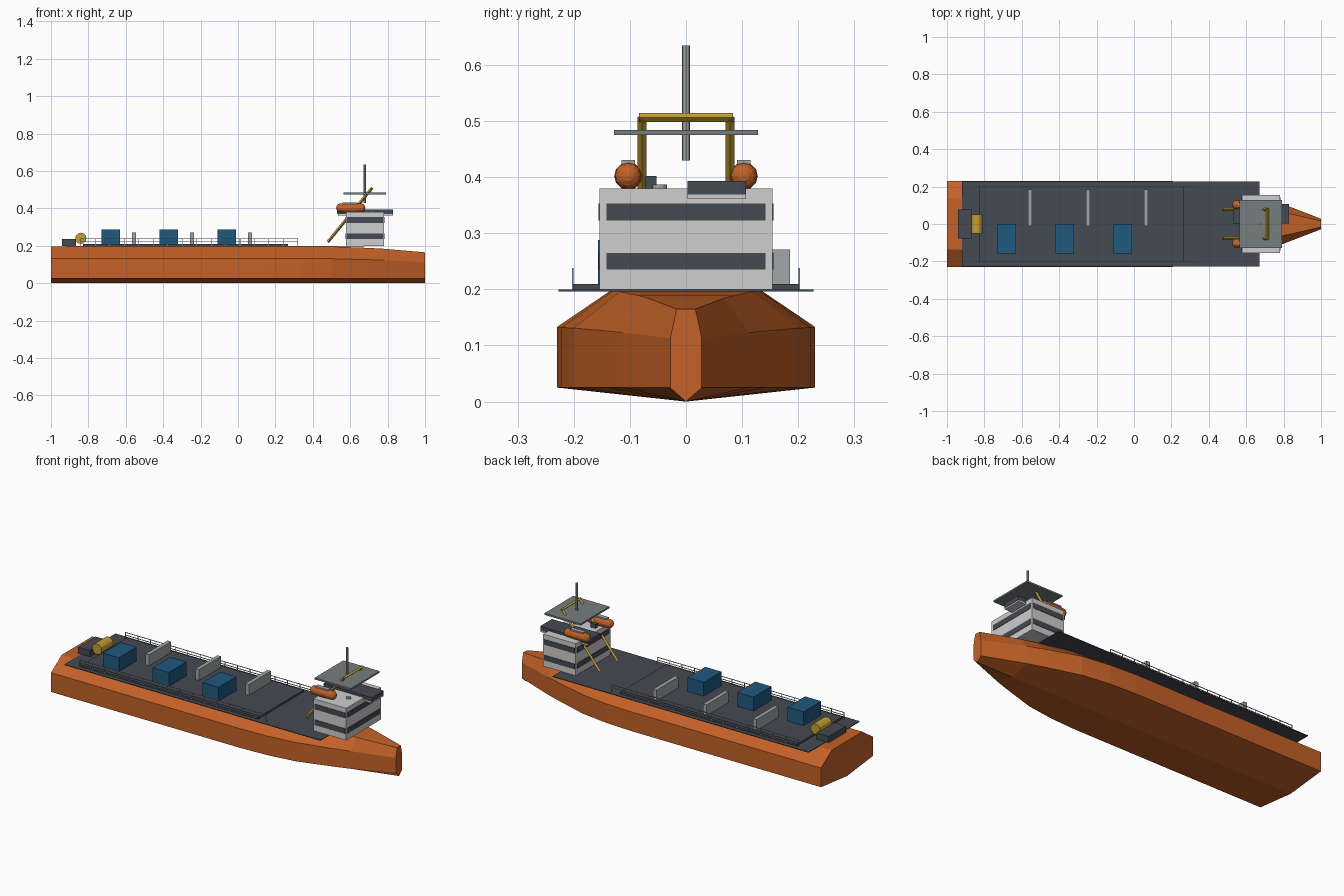
import bpy, bmesh, math
from mathutils import Vector

cube = bpy.data.objects.get("Cube")
if cube:
    bpy.data.objects.remove(cube, do_unlink=True)


def material(name, r, g, b):
    m = bpy.data.materials.new(name)
    m.use_nodes = True
    m.diffuse_color = (r, g, b, 1)
    m.node_tree.nodes["Principled BSDF"].inputs["Base Color"].default_value = (r, g, b, 1)
    return m


ORANGE = material("hull orange", 0.55, 0.12, 0.02)
DARK = material("deck slate", 0.06, 0.067, 0.085)
WHITE = material("cabin white", 0.62, 0.62, 0.62)
GREY = material("light grey", 0.36, 0.38, 0.39)
STEEL = material("steel grey", 0.18, 0.21, 0.21)
BLUE = material("container blue", 0.014, 0.1, 0.21)
YELLOW = material("crane yellow", 0.55, 0.35, 0.03)


def finish(name, bm, mat):
    bmesh.ops.recalc_face_normals(bm, faces=bm.faces)
    me = bpy.data.meshes.new(name)
    bm.to_mesh(me)
    bm.free()
    me.materials.append(mat)
    ob = bpy.data.objects.new(name, me)
    bpy.context.collection.objects.link(ob)
    return ob


def add_box(bm, xs, ys, zs):
    verts = bmesh.ops.create_cube(bm, size=1)["verts"]
    for v in verts:
        for i, (a, b) in enumerate((xs, ys, zs)):
            v.co[i] = (a + b) / 2 + v.co[i] * (b - a)


def box(name, xs, ys, zs, mat):
    bm = bmesh.new()
    add_box(bm, xs, ys, zs)
    return finish(name, bm, mat)


def rod(name, a, b, radius, mat, sides=8):
    a, b = Vector(a), Vector(b)
    bm = bmesh.new()
    bmesh.ops.create_cone(bm, cap_ends=True, segments=sides, radius1=radius,
                          radius2=radius, depth=(b - a).length)
    turn = (b - a).to_track_quat("Z", "Y")
    for v in bm.verts:
        v.co = turn @ v.co + (a + b) / 2
    return finish(name, bm, mat)


# Hull: lofted stations of x, half width, knuckle height, deck height
bm = bmesh.new()
rings = []
for x, w, knuckle, deck in ((-1, .23, .133, .197), (.18, .23, .133, .197),
                            (.34, .222, .132, .197), (.5, .2, .131, .196),
                            (.69, .143, .126, .189), (.78, .113, .123, .184),
                            (1, .028, .113, .165)):
    side = [(w, .025), (w, knuckle), (w * .59, deck)]
    ring = [(0, 0)] + side + [(-y, z) for y, z in reversed(side)]
    rings.append([bm.verts.new((x, y, z)) for y, z in ring])
for r, s in zip(rings, rings[1:]):
    for i in range(len(r)):
        j = (i + 1) % len(r)
        bm.faces.new((r[i], r[j], s[j], s[i]))
bm.faces.new(rings[0])
bm.faces.new(rings[-1])
finish("hull", bm, ORANGE)

# Decks
box("main_deck", (-.92, .67), (-.227, .227), (.196, .2), DARK)
box("cargo_deck", (-.83, .267), (-.203, .203), (.2, .21), DARK)

# Railings: posts and two rails on each side
t = .0015
for side, label in ((1, "left"), (-1, "right")):
    bm = bmesh.new()
    y = side * .202
    for i in range(16):
        x = -.84 + i * 1.16 / 15
        add_box(bm, (x - t, x + t), (y - t, y + t), (.2, .238))
    for z in (.222, .237):
        add_box(bm, (-.84, .32), (y - t, y + t), (z - t, z + t))
    finish(label + "_railing", bm, GREY)

# Containers and upright deck walls
for i in range(3):
    x = i * .31
    box("container", (x - .73, x - .63), (-.157, 0), (.21, .288), BLUE)
    box("deck_wall", (x - .567, x - .545), (-.01, .185), (.21, .271), GREY)

# Stern winch
box("winch_base", (-.94, -.865), (-.077, .077), (.2, .235), DARK)
rod("winch_drum", (-.84, -.052, .24), (-.84, .052, .24), .03, YELLOW, 12)

# Deckhouse with window bands on all four sides
box("deckhouse", (.577, .78), (-.154, .154), (.2, .38), WHITE)
for z in (.235, .323):
    for x in (.577, .78):
        box("window_band", (x - .002, x + .002), (-.142, .142), (z, z + .03), DARK)
    for y in (-.154, .154):
        box("side_window_band", (.583, .774), (y - .002, y + .002), (z, z + .03), DARK)

# Roof equipment
box("bridge_wing", (.53, .83), (.003, .107), (.369, .393), DARK)
box("bridge_wing_base", (.535, .828), (.003, .107), (.361, .369), WHITE)
box("roof_locker", (.6, .63), (-.073, -.053), (.38, .402), DARK)
rod("roof_hatch", (.72, -.047, .38), (.72, -.047, .387), .013, GREY, 12)
box("antenna_platform", (.565, .79), (-.128, .128), (.475, .484), STEEL)
rod("mast", (.678, 0, .43), (.678, 0, .635), .007, GREY)

# Sloping gantry frame
for side, label in ((1, "left"), (-1, "right")):
    rod(label + "_gantry_arm", (.48, side * .078, .22), (.715, side * .078, .507),
        .008, YELLOW, 4)
rod("gantry_crossbar", (.715, -.084, .506), (.715, .084, .506), .008, YELLOW, 4)

# Lifeboats: rounded capsules with a small canopy
for side, label in ((1, "left"), (-1, "right")):
    bm = bmesh.new()
    bmesh.ops.create_uvsphere(bm, u_segments=12, v_segments=8, radius=.025)
    for v in bm.verts:
        x, y, z = v.co
        stretch = math.copysign(.053, z) if abs(z) > .001 else 0
        v.co = (.603 + z + stretch, side * .103 + x, .402 + y)
    finish(label + "_lifeboat", bm, ORANGE)
    box(label + "_lifeboat_canopy", (.56, .64), (side * .103 - .012, side * .103 + .012),
        (.422, .431), GREY)
